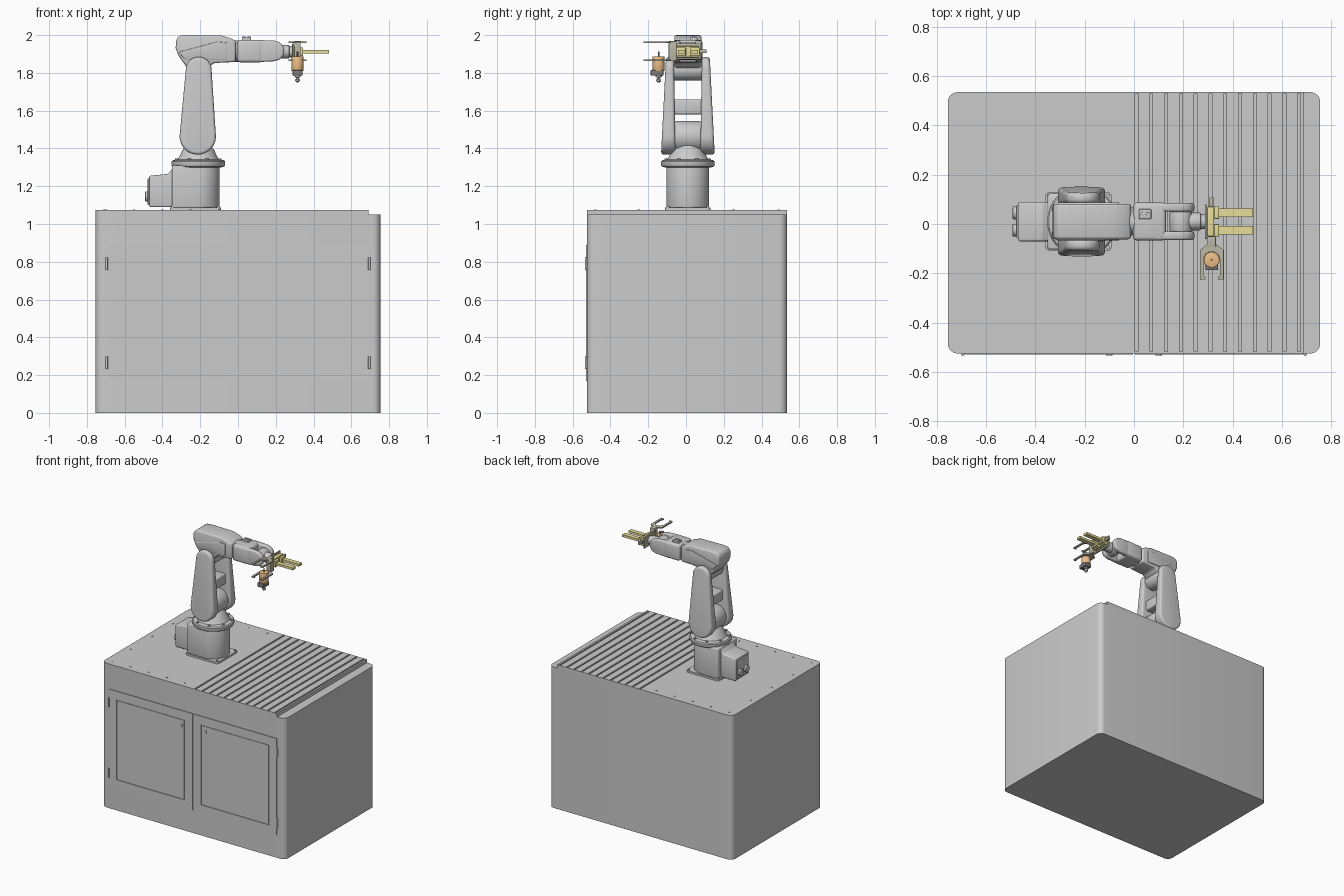
import bpy, bmesh
from math import sin, cos, pi, radians, hypot, atan2, acos

if "Cube" in bpy.data.objects:
    bpy.data.objects.remove(bpy.data.objects["Cube"])

C = 0.01      # robot centre line in y
AX = -0.21    # robot turning axis in x


def material(name, rgb):
    m = bpy.data.materials.new(name)
    m.diffuse_color = (*rgb, 1)
    m.use_nodes = True
    m.node_tree.nodes["Principled BSDF"].inputs["Base Color"].default_value = m.diffuse_color
    return m


YELLOW = material("yellow", (0.80, 0.72, 0.32))
ORANGE = material("orange", (0.85, 0.52, 0.24))
OLIVE = material("olive_grey", (0.50, 0.48, 0.38))
DARK = material("dark_grey", (0.2, 0.2, 0.2))


def finish(name, bm, bevel=0, seg=3, mat=None):
    bmesh.ops.recalc_face_normals(bm, faces=bm.faces)
    if bevel:
        edges = [e for e in bm.edges if e.calc_face_angle(0) > radians(35)]
        bmesh.ops.bevel(bm, geom=edges, offset=bevel, segments=seg,
                        profile=0.5, affect='EDGES', clamp_overlap=True)
    me = bpy.data.meshes.new(name)
    bm.to_mesh(me)
    bm.free()
    ob = bpy.data.objects.new(name, me)
    bpy.context.collection.objects.link(ob)
    if mat:
        me.materials.append(mat)
    return ob


def prism(name, pts, axis, a, b, bevel=0, mat=None, seg=3, shear=None):
    """Extrude a 2D outline along an axis; shear(co) can move the points."""
    put = {'x': lambda p, t: (t, p[0], p[1]),
           'y': lambda p, t: (p[0], t, p[1]),
           'z': lambda p, t: (p[0], p[1], t)}[axis]
    bm = bmesh.new()
    lo, hi = ([bm.verts.new(put(p, t)) for p in pts] for t in (a, b))
    bm.faces.new(lo)
    bm.faces.new(hi)
    for i in range(len(pts)):
        j = (i + 1) % len(pts)
        bm.faces.new((lo[i], lo[j], hi[j], hi[i]))
    if shear:
        for v in bm.verts:
            shear(v.co)
    return finish(name, bm, bevel, seg, mat)


def box(name, x, y, z, bevel=0, mat=None):
    return prism(name, [(x[0], y[0]), (x[1], y[0]), (x[1], y[1]), (x[0], y[1])],
                 'z', z[0], z[1], bevel, mat)


def arc(c, r, a0, a1, n):
    return [(c[0] + r * cos(a0 + (a1 - a0) * i / n),
             c[1] + r * sin(a0 + (a1 - a0) * i / n)) for i in range(n + 1)]


def cyl(name, c, r, axis, a, b, bevel=0, mat=None, n=32):
    return prism(name, arc(c, r, 0, 2 * pi, n)[:-1], axis, a, b, bevel, mat, 2)


def lathe(name, c, prof, mat=None, n=48):
    bm = bmesh.new()
    rings = [[bm.verts.new((x, y, z)) for x, y in arc(c, r, 0, 2 * pi, n)[:-1]]
             for r, z in prof]
    for p, q in zip(rings, rings[1:]):
        for i in range(n):
            bm.faces.new((p[i], p[(i + 1) % n], q[(i + 1) % n], q[i]))
    bm.faces.new(rings[0])
    bm.faces.new(rings[-1])
    return finish(name, bm, mat=mat)


def rounded(x, y, rl, rr):
    """Rectangle outline with left and right corner radii."""
    pts = []
    for cx, cy, r, k in ((x[1] - rr, y[0] + rr, rr, 3), (x[1] - rr, y[1] - rr, rr, 0),
                         (x[0] + rl, y[1] - rl, rl, 1), (x[0] + rl, y[0] + rl, rl, 2)):
        pts += arc((cx, cy), r, k * pi / 2, (k + 1) * pi / 2, 6) if r else [(cx, cy)]
    return pts


def hull(c0, r0, c1, r1, n=20):
    """Outline around two circles, c1 above c0."""
    t = atan2(c1[1] - c0[1], c1[0] - c0[0])
    f = acos((r0 - r1) / hypot(c1[0] - c0[0], c1[1] - c0[1]))
    return arc(c1, r1, t - f, t + f, n) + arc(c0, r0, t + f, t + 2 * pi - f, n)


# Cabinet body, lid and slatted deck
W, Y0, Y1 = 0.755, -0.525, 0.535
prism("cabinet_body", rounded((-W, W), (Y0, Y1), 0.04, 0.04), 'z', 0, 1.05)
box("deck_base", (-0.01, 0.69), (Y0, Y1), (1.05, 1.06))
prism("cabinet_lid", rounded((-W, 0.004), (Y0, Y1), 0.04, 0), 'z', 1.05, 1.075)
for i in range(12):
    x = 0.016 + 0.06 * i
    box("deck_slat", (x, min(x + 0.048, 0.69)), (Y0 + 0.008, Y1 - 0.006), (1.06, 1.075))
box("deck_front_rim", (0, 0.69), (Y0, Y0 + 0.008), (1.06, 1.075))
box("deck_back_rim", (0, 0.69), (Y1 - 0.006, Y1), (1.06, 1.075))
for y in (-0.48, 0.49):
    for x in (-0.70, -0.55, -0.40, -0.25, -0.10):
        cyl("lid_bolt", (x, y), 0.006, 'z', 1.075, 1.078, n=10)
for y in (-0.25, 0, 0.25):
    cyl("lid_bolt", (-0.71, y), 0.006, 'z', 1.075, 1.078, n=10)

# Doors with inset panels, hinges and latches
for s in (-1, 1):
    def span(a, b):
        return tuple(sorted((s * a, s * b)))
    face = (-0.530, Y0)
    box("door_stile", span(0.004, 0.065), face, (0.17, 0.89))
    box("door_stile", span(0.63, 0.69), face, (0.17, 0.89))
    box("door_rail", span(0.065, 0.63), face, (0.17, 0.23))
    box("door_rail", span(0.065, 0.63), face, (0.83, 0.89))
    box("door_panel", span(0.073, 0.622), (-0.529, Y0), (0.238, 0.822))
    cyl("door_latch", (s * 0.10, 0.78), 0.013, 'y', -0.534, Y0, n=20)
    for z in (0.265, 0.79):
        cyl("door_hinge", (s * 0.695, -0.529), 0.006, 'z', z - 0.033, z + 0.033, n=12)

# Robot base
prism("base_foot", rounded((-0.36, -0.09), (C - 0.12, C + 0.12), 0.02, 0.02), 'z', 1.075, 1.088)
prism("base_column", [(-0.35, C - 0.113)] + arc((AX, C), 0.113, -pi / 2, pi / 2, 24)
      + [(-0.35, C + 0.113)], 'z', 1.085, 1.31, 0.008)
prism("base_back", [(-0.47, 1.09), (-0.30, 1.09), (-0.30, 1.31), (-0.345, 1.30),
                    (-0.37, 1.265), (-0.47, 1.255)], 'y', C - 0.08, C + 0.08, 0.008)
box("connector_plate", (-0.478, -0.465), (C - 0.065, C + 0.065), (1.10, 1.24), 0.003)
for y in (-0.035, 0.035):
    cyl("connector_plug", (C + y, 1.145), 0.026, 'x', -0.492, -0.47, 0.004)
for sx in (-0.345, -0.105):
    for sy in (-0.105, 0.105):
        cyl("foot_bolt", (sx, C + sy), 0.008, 'z', 1.088, 1.096, n=12)

# Turning shoulder
lathe("shoulder_flange", (AX, C), [(0.115, 1.298), (0.137, 1.304), (0.142, 1.312),
      (0.142, 1.33), (0.136, 1.337), (0.11, 1.342), (0.098, 1.36), (0.085, 1.39), (0.06, 1.42)])
for i in range(8):
    a = (i + 0.5) * pi / 4
    cyl("flange_bolt", (AX + 0.124 * cos(a), C + 0.124 * sin(a)), 0.009, 'z', 1.33, 1.347, n=10)
LOW, TOP = (-0.213, 1.463), (-0.208, 1.817)
cyl("shoulder_barrel", LOW, 0.082, 'y', C - 0.074, C + 0.074, 0.012, n=40)

# Twin lower arm plates, thinner towards the elbow
for s in (-1, 1):
    def taper(co, s=s):
        k = (co.z - 1.37) / 0.51
        outer = abs(co.y - C) > 0.1
        co.y = C + s * ((0.142 - 0.026 * k) if outer else (0.066 + 0.008 * k))
    prism("lower_arm", hull(LOW, 0.096, TOP, 0.068), 'y', C + s * 0.07, C + s * 0.14,
          0.016, seg=4, shear=taper)
box("arm_cross_block", (-0.26, -0.16), (C - 0.085, C + 0.085), (1.58, 1.66), 0.01)
cyl("elbow_shaft", TOP, 0.056, 'y', C - 0.085, C + 0.085, 0.006)

# Elbow housing and forearm
head = [(-0.328, 1.975), (-0.31, 1.997), (-0.27, 2.0), (-0.09, 1.998), (-0.045, 1.985),
        (-0.012, 1.97), (-0.012, 1.858), (-0.13, 1.852), (-0.155, 1.825), (-0.19, 1.813),
        (-0.235, 1.813), (-0.275, 1.835), (-0.315, 1.89), (-0.33, 1.93)]
prism("elbow_housing", head, 'y', C - 0.072, C + 0.072, 0.012)
prism("elbow_side_cover", [(-0.315, 1.91), (-0.28, 1.87), (-0.06, 1.87), (-0.06, 1.96),
                           (-0.11, 1.965)], 'y', C - 0.077, C + 0.077, 0.004)
cyl("forearm_collar", (C, 1.915), 0.057, 'x', -0.03, 0.01)
box("forearm", (-0.004, 0.13), (C - 0.077, C + 0.077), (1.856, 1.975), 0.016)
box("forearm_cover", (0.02, 0.07), (C + 0.01, C + 0.05), (1.97, 1.988), 0.004)
for x in (0.033, 0.057):
    cyl("air_port", (x, C + 0.03), 0.008, 'z', 1.98, 1.993, 0.001, n=14)
side = [(0.08, 1.856), (0.195, 1.862), (0.225, 1.872), (0.241, 1.895), (0.245, 1.92),
        (0.238, 1.945), (0.218, 1.963), (0.19, 1.971), (0.08, 1.975)]
for s in (-1, 1):
    y = sorted((C + s * 0.04, C + s * 0.075))
    prism("wrist_fork", side, 'y', *y, 0.01)

# Wrist
cyl("wrist_joint", (0.19, 1.915), 0.046, 'y', C - 0.042, C + 0.042, 0.008)
cyl("wrist_tube", (C, 1.912), 0.036, 'x', 0.19, 0.272, 0.006)
cyl("wrist_flange", (C, 1.912), 0.03, 'x', 0.27, 0.29, 0.002)

# Gripper
box("gripper_mount", (0.287, 0.297), (-0.06, 0.08), (1.872, 1.955), 0.002, OLIVE)
box("gripper_body", (0.297, 0.325), (-0.05, 0.07), (1.882, 1.942), 0.003, YELLOW)
for y in (0.046, -0.026):
    box("gripper_jaw", (0.325, 0.345), (y - 0.025, y + 0.025), (1.89, 1.934), 0.002, YELLOW)
    box("gripper_finger", (0.34, 0.482), (y - 0.017, y + 0.017), (1.903, 1.92), 0, YELLOW)
box("gripper_sensor", (0.306, 0.322), (0.07, 0.108), (1.904, 1.924), 0.002, OLIVE)

# Side tool: bracket, two fork plates, spindle
TC = (0.315, -0.145)
box("tool_bracket", (0.298, 0.332), (-0.092, -0.05), (1.862, 1.968), 0.002, OLIVE)
fork = ([(0.302, -0.078), (0.268, -0.105), (0.268, -0.225), (0.29, -0.225), (0.29, -0.215),
         (0.282, -0.21), (0.282, -0.155)] + arc(TC, 0.033, pi, 0, 12)
        + [(0.348, -0.155), (0.348, -0.21), (0.34, -0.215), (0.34, -0.225),
           (0.362, -0.225), (0.362, -0.105), (0.328, -0.078)])
for z in (1.862, 1.957):
    prism("tool_fork_plate", fork, 'z', z, z + 0.01, 0, OLIVE)
cyl("spindle_body", TC, 0.032, 'z', 1.81, 1.888, 0.003, ORANGE)
cyl("spindle_shaft", TC, 0.004, 'z', 1.885, 1.912, 0, DARK, 12)
box("spindle_clamp", (0.289, 0.341), (-0.187, -0.12), (1.785, 1.815), 0.003, DARK)
lathe("spindle_tip", TC, [(0.017, 1.787), (0.017, 1.778), (0.008, 1.776), (0.008, 1.768),
                          (0.013, 1.765), (0.013, 1.757), (0.004, 1.748)], n=20)

# Smooth the curved parts, keep edges sharp
for ob in bpy.context.scene.objects:
    ob.select_set(True)
    bpy.context.view_layer.objects.active = ob
bpy.ops.object.shade_smooth_by_angle(angle=radians(32))
